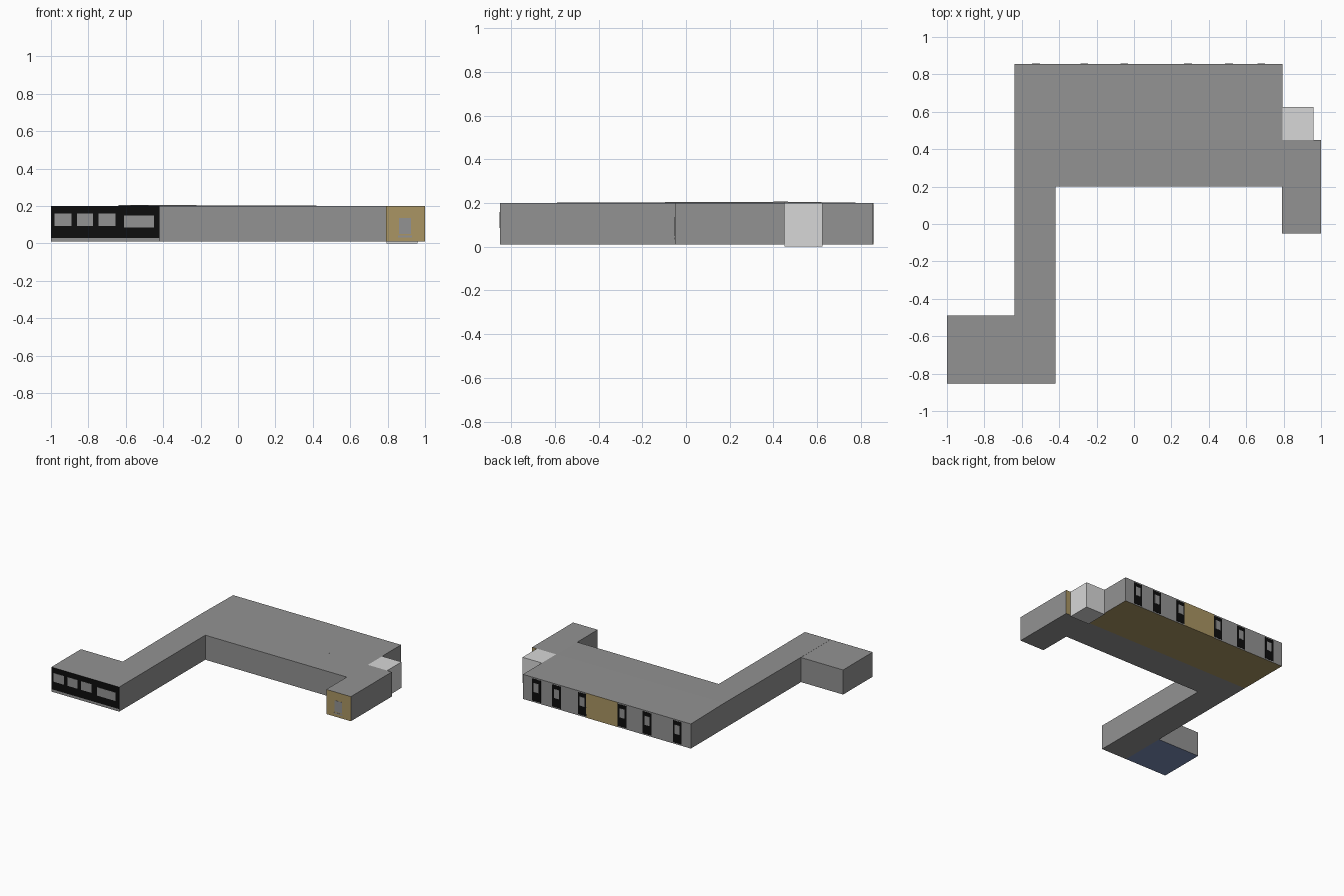
import bpy, bmesh

if "Cube" in bpy.data.objects:
    bpy.data.objects.remove(bpy.data.objects["Cube"])


def mat(name, r, g, b):
    m = bpy.data.materials.new(name)
    m.diffuse_color = (r, g, b, 1)
    m.use_nodes = True
    m.node_tree.nodes["Principled BSDF"].inputs["Base Color"].default_value = m.diffuse_color
    return m


GRAY = mat("wall gray", 0.29, 0.29, 0.29)
LIGHT = mat("light gray", 0.68, 0.68, 0.68)
TAN = mat("tan", 0.40, 0.30, 0.125)
BLACK = mat("black", 0.004, 0.004, 0.004)
BLUE = mat("floor blue", 0.20, 0.27, 0.48)


def prism(name, pts, z0, z1, base=GRAY, floor=None, walls=None, painted=None):
    """Extruded footprint; the floor and walls facing a given y direction may differ."""
    bm = bmesh.new()
    face = bm.faces.new([bm.verts.new((x, y, z0)) for x, y in pts])
    ext = bmesh.ops.extrude_face_region(bm, geom=[face], use_keep_orig=True)
    for v in ext["geom"]:
        if isinstance(v, bmesh.types.BMVert):
            v.co.z = z1
            # roof lifts slightly over the inner corner
            if abs(v.co.y - 0.45) < 0.01 and v.co.x < -0.6:
                v.co.z += 0.006
    bmesh.ops.recalc_face_normals(bm, faces=bm.faces)
    bm.normal_update()
    for f in bm.faces:
        if f.normal.z < -0.9:
            f.material_index = 1
        elif painted and abs(f.normal.y) > 0.9:
            f.material_index = 2
    me = bpy.data.meshes.new(name)
    bm.to_mesh(me)
    bm.free()
    for m in (base, floor or base, painted or base):
        me.materials.append(m)
    ob = bpy.data.objects.new(name, me)
    bpy.context.collection.objects.link(ob)
    return ob


def rect(x0, x1, y0, y1):
    return [(x0, y0), (x1, y0), (x1, y1), (x0, y1)]


def plate(name, x0, x1, z0, z1, y, out, layer, m):
    """Thin plate on a wall at y, facing out (-1 front, +1 back)."""
    a, b = y, y + out * 0.0015 * layer
    prism(name, rect(x0, x1, min(a, b), max(a, b)), z0, z1, m)


# Rooms and corridors
B, T = 0.01, 0.20
prism("hall", rect(-0.64, 0.795, 0.45, 0.855), B, T, floor=TAN)
prism("corridor", [(-0.64, -0.85), (-0.42, -0.85), (-0.42, 0.20), (0.79, 0.20),
                   (0.79, 0.45), (-0.64, 0.45)], B, T)
prism("front_room", rect(-1.0, -0.64, -0.85, -0.49), B, T, floor=BLUE)
prism("entrance_wing", rect(0.79, 1.0, -0.05, 0.45), B, T, painted=TAN)
prism("light_annex", rect(0.795, 0.96, 0.45, 0.625), 0.0, T, LIGHT)

# Black window wall at the front
plate("front_window_wall", -1.0, -0.42, 0.03, 0.20, -0.85, -1, 1, BLACK)
for x0, x1 in ((-0.98, -0.89), (-0.86, -0.775), (-0.745, -0.655)):
    plate("front_window", x0, x1, 0.093, 0.16, -0.85, -1, 2, GRAY)
plate("corridor_window", -0.61, -0.45, 0.085, 0.15, -0.85, -1, 2, GRAY)

# Entrance door and step
plate("entrance_door", 0.86, 0.925, 0.05, 0.135, -0.05, -1, 1, GRAY)
plate("door_step", 0.855, 0.93, 0.032, 0.042, -0.05, -1, 1, GRAY)

# Windows and tan centre panel along the back
plate("back_centre_panel", -0.015, 0.255, B, T, 0.855, 1, 1, TAN)
for x in (0.68, 0.508, 0.288, -0.052, -0.266, -0.524):
    plate("back_window_frame", x - 0.037, x + 0.037, 0.02, 0.19, 0.855, 1, 1, BLACK)
    plate("back_window_pane", x - 0.021, x + 0.021, 0.09, 0.16, 0.855, 1, 2, GRAY)
